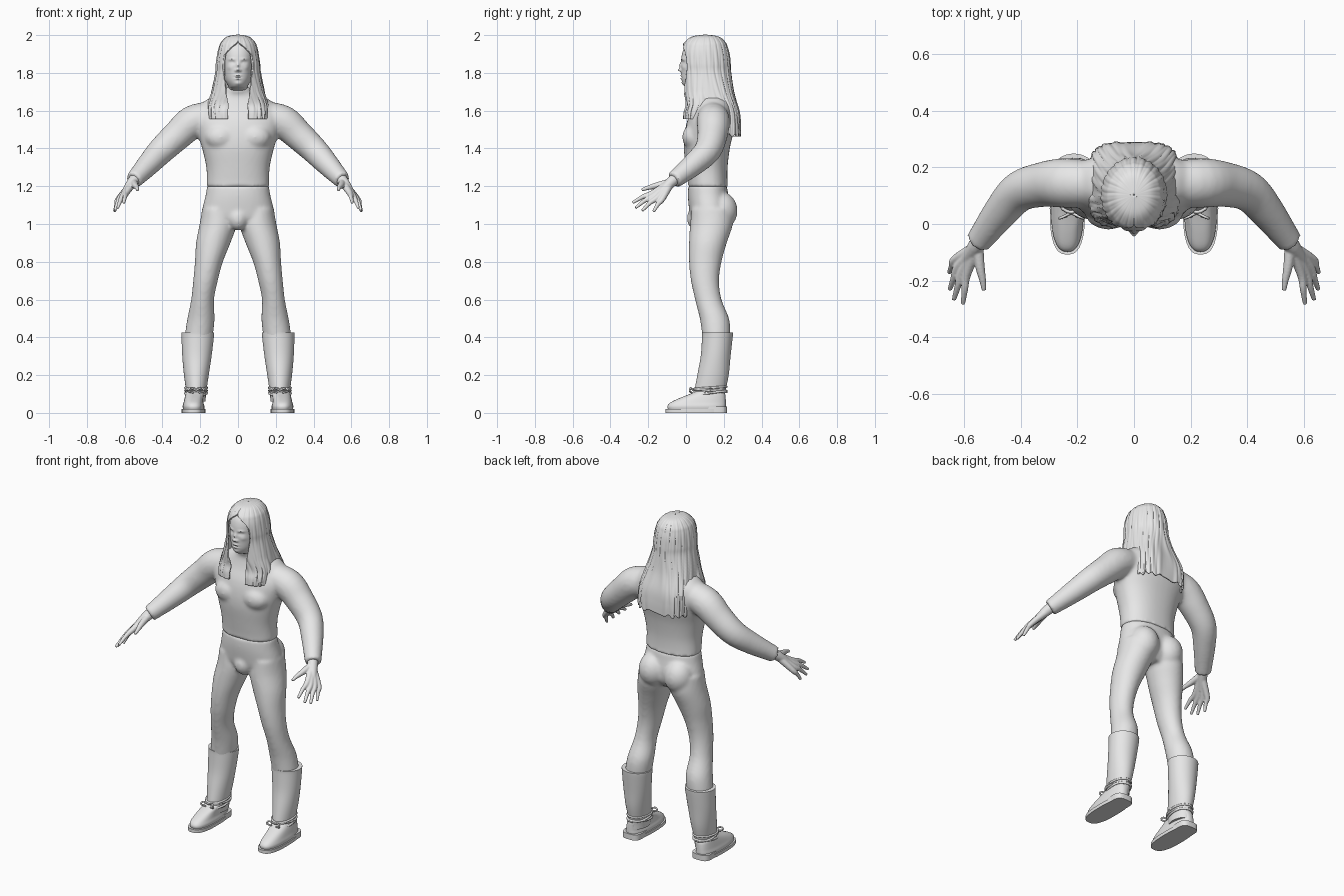
import bpy, bmesh, math
from mathutils import Vector

if "Cube" in bpy.data.objects:
    bpy.data.objects.remove(bpy.data.objects["Cube"])

GREY = bpy.data.materials.new("plain_grey")
GREY.use_nodes = True
GREY.diffuse_color = (0.8, 0.8, 0.8, 1)
for node in GREY.node_tree.nodes:
    if node.type == "BSDF_PRINCIPLED":
        node.inputs["Base Color"].default_value = GREY.diffuse_color


# ---------- helpers ----------
def sample(keys, steps=4):
    """Smooth curve through key tuples."""
    out = []
    for i in range(len(keys) - 1):
        a, b, c, d = (keys[max(i - 1, 0)], keys[i], keys[i + 1],
                      keys[min(i + 2, len(keys) - 1)])
        for j in range(steps):
            t = j / steps
            out.append(tuple(q + t / 2 * (r - p + t * (2*p - 5*q + 4*r - s + t * (3*q - p - 3*r + s)))
                             for p, q, r, s in zip(a, b, c, d)))
    return out + [tuple(keys[-1])]


def power(v, p):
    return math.copysign(abs(v) ** p, v)


def loft(bm, rings, closed=True):
    rows = [[bm.verts.new(p) for p in ring] for ring in rings]
    n = len(rows[0])
    for a, b in zip(rows, rows[1:]):
        for i in range(n if closed else n - 1):
            j = (i + 1) % n
            bm.faces.new((a[i], a[j], b[j], b[i]))
    if closed:
        bm.faces.new(rows[0])
        bm.faces.new(rows[-1])


def stack(bm, keys, side=1, p=1.0, n=40, steps=4):
    """Horizontal rounded sections given as (x0, x1, y0, y1, z)."""
    rings = []
    for x0, x1, y0, y1, z in (sample(keys, steps) if steps > 1 else keys):
        ring = []
        for i in range(n):
            a = math.tau * i / n
            ring.append((side * ((x0 + x1) / 2 + (x1 - x0) / 2 * power(math.cos(a), p)),
                         (y0 + y1) / 2 + (y1 - y0) / 2 * power(math.sin(a), p), z))
        rings.append(ring)
    loft(bm, rings)


def tube(bm, keys, side=1, n=16, steps=4):
    """Round limb along points given as (x, y, z, radius)."""
    pts = sample(keys, steps)
    pos = [Vector((side * q[0], q[1], q[2])) for q in pts]
    rings = []
    for i, q in enumerate(pts):
        d = pos[min(i + 1, len(pos) - 1)] - pos[max(i - 1, 0)]
        rot = d.to_track_quat("Z", "Y")
        rings.append([pos[i] + rot @ Vector((q[3] * math.cos(math.tau * k / n),
                                             q[3] * math.sin(math.tau * k / n), 0))
                      for k in range(n)])
    loft(bm, rings)


def ball(bm, centre, size):
    made = bmesh.ops.create_uvsphere(bm, u_segments=24, v_segments=16, radius=1)
    for v in made["verts"]:
        v.co = Vector(centre) + Vector(size) * v.co


def finish(name, bm, voxel=0, smooth=4):
    bmesh.ops.recalc_face_normals(bm, faces=bm.faces)
    mesh = bpy.data.meshes.new(name)
    bm.to_mesh(mesh)
    bm.free()
    mesh.materials.append(GREY)
    obj = bpy.data.objects.new(name, mesh)
    bpy.context.collection.objects.link(obj)
    bpy.ops.object.select_all(action="DESELECT")
    obj.select_set(True)
    bpy.context.view_layer.objects.active = obj
    bpy.ops.object.shade_smooth_by_angle(angle=math.radians(50))
    if voxel:
        mod = obj.modifiers.new("blend", "REMESH")
        mod.mode, mod.voxel_size, mod.use_smooth_shade = "VOXEL", voxel, True
        mod = obj.modifiers.new("soften", "SMOOTH")
        mod.factor, mod.iterations = 0.5, smooth
    return obj


def centred(rows):
    return [(-w, w, y0, y1, z) for w, y0, y1, z in rows]


SIDES = (("left", 1), ("right", -1))

# ---------- jacket with sleeves ----------
bm = bmesh.new()
stack(bm, centred([(.168, .008, .225, 1.195), (.166, .01, .22, 1.22), (.168, .0, .22, 1.3),
                   (.19, -.012, .232, 1.4), (.215, -.008, .25, 1.48), (.23, .008, .258, 1.55),
                   (.215, .035, .252, 1.61), (.17, .05, .235, 1.655), (.115, .055, .205, 1.685),
                   (.072, .045, .18, 1.7), (.068, .042, .175, 1.725)]), p=.88)
for _, s in SIDES:
    ball(bm, (s * .09, .045, 1.46), (.085, .065, .07))
    tube(bm, [(.14, .14, 1.57, .08), (.24, .145, 1.54, .088), (.32, .14, 1.47, .08),
              (.405, .115, 1.39, .072), (.47, .045, 1.32, .062), (.53, -.035, 1.255, .05),
              (.553, -.065, 1.232, .046)], s, 24)
finish("jacket", bm, .01, 8)

# ---------- trousers ----------
bm = bmesh.new()
stack(bm, centred([(.163, .012, .216, 1.205), (.172, .01, .225, 1.15), (.186, .015, .235, 1.09),
                   (.19, .025, .23, 1.03), (.13, .05, .2, .985)]), p=.9)
ball(bm, (0, .06, 1.03), (.055, .055, .065))
for _, s in SIDES:
    ball(bm, (s * .085, .185, 1.07), (.085, .088, .1))
    stack(bm, [(.03, .19, .03, .24, 1.08), (.008, .203, .022, .248, 1.0), (.04, .222, .016, .216, .9),
               (.08, .228, .016, .188, .8), (.107, .237, .026, .175, .7), (.127, .248, .048, .188, .6),
               (.124, .268, .073, .228, .5), (.132, .28, .085, .235, .42), (.14, .28, .09, .23, .38)], s)
finish("trousers", bm, .01, 6)

# ---------- hands ----------
FINGERS = {"index": ((.592, -.178, 1.163), (.605, -.283, 1.112)),
           "middle": ((.608, -.168, 1.152), (.637, -.268, 1.085)),
           "ring": ((.622, -.15, 1.142), (.652, -.232, 1.07)),
           "little": ((.632, -.125, 1.133), (.654, -.172, 1.065))}
for label, s in SIDES:
    bm = bmesh.new()
    tube(bm, [(.535, -.045, 1.25, .03), (.56, -.08, 1.22, .029), (.6, -.135, 1.165, .018)], s)
    for knuckle, tip in FINGERS.values():
        mid = [(a + b) / 2 for a, b in zip(knuckle, tip)]
        mid[2] += .006
        tube(bm, [(.555, -.08, 1.22, .022), (*knuckle, .016), (*mid, .012), (*tip, .008)], s)
    tube(bm, [(.552, -.085, 1.22, .02), (.545, -.15, 1.205, .017),
              (.535, -.2, 1.192, .012), (.531, -.235, 1.18, .008)], s)
    finish(label + "_hand", bm, .004, 4)

# ---------- boots ----------
for label, s in SIDES:
    bm = bmesh.new()
    stack(bm, [(.172, .278, .05, .205, .06), (.168, .275, .045, .208, .11), (.155, .286, .06, .226, .2),
               (.14, .295, .078, .236, .3), (.128, .299, .085, .247, .4), (.126, .3, .085, .249, .425)], s)
    finish(label + "_boot_shaft", bm)
    bm = bmesh.new()
    stack(bm, [(.18, .29, -.094, .208, .016), (.178, .293, -.098, .211, .035),
               (.183, .288, -.082, .211, .055), (.183, .283, -.035, .21, .078),
               (.178, .278, .015, .208, .098), (.175, .272, .055, .2, .115)], s, p=.8)
    finish(label + "_boot_foot", bm)
    bm = bmesh.new()
    outline = (.173, .298, -.108, .217)
    stack(bm, [(*outline, 0), (*outline, .02)], s, p=.75, steps=1)
    stack(bm, [(.178, .292, .09, .218, 0), (.178, .292, .09, .218, .034)], s, p=.6, steps=1)
    finish(label + "_boot_sole", bm)
    # laces wrapped round the ankle, with a bow at the front
    bm = bmesh.new()
    for z, tilt in ((.105, .012), (.118, -.008), (.133, .006)):
        ring = [math.tau * i / 24 for i in range(25)]
        tube(bm, [(.222 + .057 * math.cos(a), .128 + .086 * math.sin(a),
                   z + tilt * math.sin(a), .006) for a in ring], s, 8, 1)
    for k in (-1, 1):
        tube(bm, [(.222, .04, .118, .005), (.222 + k * .03, .025, .132, .005),
                  (.222 + k * .042, .02, .115, .005), (.222 + k * .015, .03, .108, .005)], s, 8)
    finish(label + "_boot_laces", bm)

# ---------- head and face ----------
bm = bmesh.new()
stack(bm, centred([(.055, .06, .17, 1.66), (.056, .052, .172, 1.7), (.05, .02, .175, 1.717),
                   (.052, -.008, .18, 1.73), (.067, -.022, .19, 1.76), (.077, -.025, .205, 1.8),
                   (.082, -.026, .215, 1.85), (.086, -.021, .215, 1.9), (.08, -.005, .2, 1.94),
                   (.06, .03, .17, 1.97), (.015, .08, .12, 1.983)]), p=.92, n=128, steps=9)
# raised and sunken features: x, z, spread in x, spread in z, depth
FEATURES = [(0, 1.815, .010, .008, .017), (0, 1.838, .008, .016, .010), (.012, 1.812, .007, .006, .007),
            (.034, 1.872, .018, .006, .005), (.031, 1.855, .014, .008, -.010),
            (.032, 1.854, .009, .005, .006), (0, 1.786, .016, .005, .006), (0, 1.769, .014, .005, .006),
            (0, 1.778, .018, .003, -.004), (0, 1.744, .018, .010, .005), (.046, 1.828, .014, .012, .004)]
for v in bm.verts:
    if v.co.y < .06:
        x, z = abs(v.co.x), v.co.z
        v.co.y -= sum(d * math.exp(-((x - fx) / sx) ** 2 - ((z - fz) / sz) ** 2)
                      for fx, fz, sx, sz, d in FEATURES)
finish("head", bm)

# ---------- long hair: open sheet from the parting round the back ----------
# half width, front y, back y, height, opening angle, roundness
HAIR = [(.002, .1, .104, 1.998, 0, 1), (.055, .035, .17, 1.988, 0, 1), (.085, -.003, .203, 1.96, 2, 1),
        (.096, -.017, .214, 1.935, 20, 1), (.104, -.026, .224, 1.9, 38, 1), (.111, -.026, .23, 1.85, 42, 1),
        (.115, -.022, .234, 1.8, 39, 1), (.135, -.01, .248, 1.7, 21, .75), (.154, .003, .276, 1.6, 8, .55),
        (.157, -.007, .284, 1.53, 7, .5), (.155, -.01, .285, 1.47, 7, .5)]
COLS = 200
rings = []
for w, y0, y1, z, gap, p in sample(HAIR, 6):
    ring = []
    for i in range(COLS + 1):
        g = math.radians(max(gap, 0))
        a = g + (math.tau - 2 * g) * i / COLS
        back = 1 - math.cos(a)
        strand = 1 + .012 * math.sin(a * 23 + z * 9) + .008 * math.sin(a * 41 - z * 14)
        low = 1.555 if back < .9 else 1.47 + .008 * math.sin(a * 17)
        drop = z if z > 1.7 else 1.7 - (1.7 - z) * (1.7 - low) / .23
        ring.append((w * strand * power(math.sin(a), p),
                     (y0 + y1) / 2 - (y1 - y0) / 2 * strand * power(math.cos(a), p), drop))
    rings.append(ring)
bm = bmesh.new()
loft(bm, rings, closed=False)
hair = finish("hair", bm)
mod = hair.modifiers.new("thickness", "SOLIDIFY")
mod.thickness, mod.offset = .01, 0
